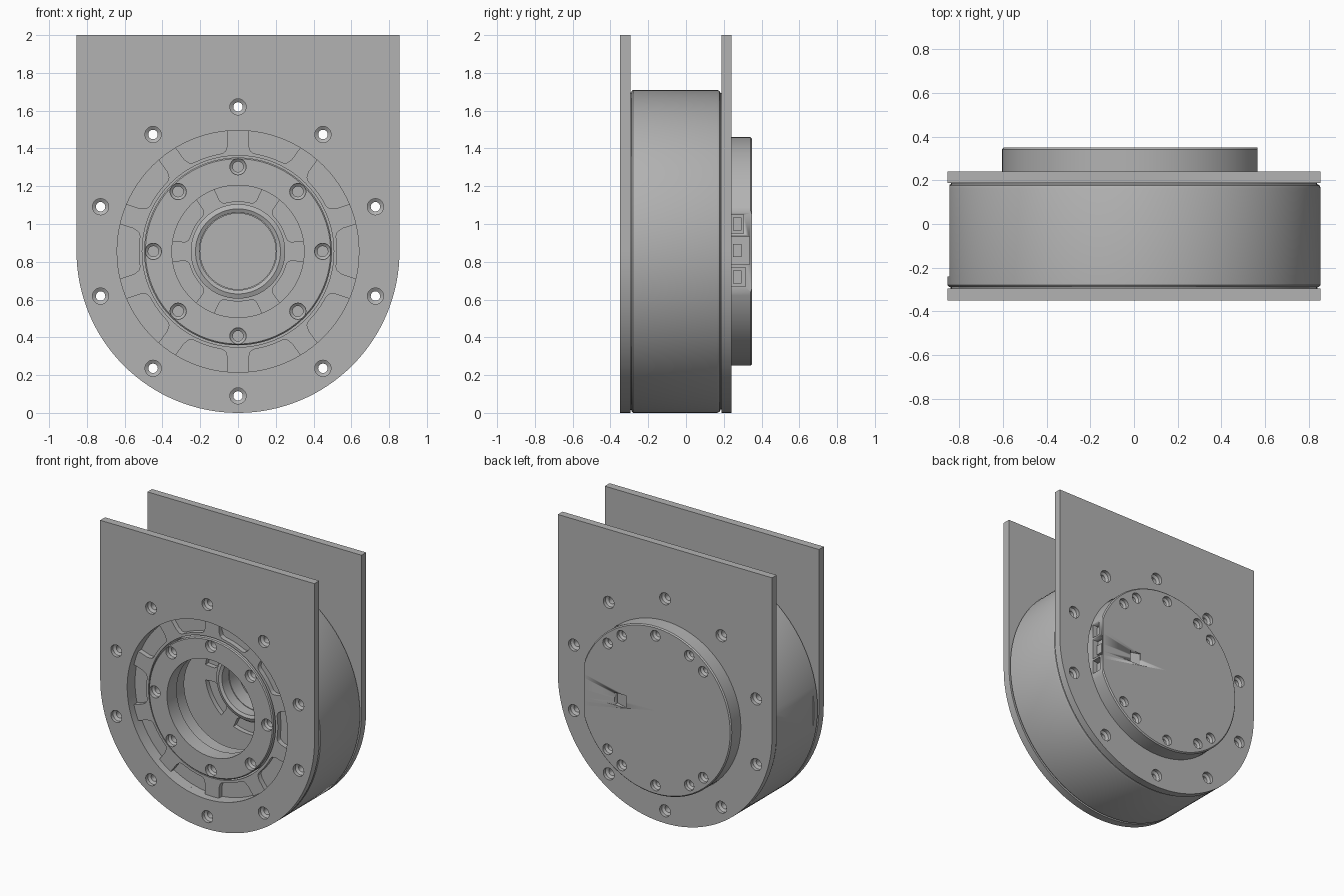
import bpy, bmesh
from math import sin, cos, pi, radians

if "Cube" in bpy.data.objects:
    bpy.data.objects.remove(bpy.data.objects["Cube"])

C = 0.855          # height of the rotation axis, also the outer radius
FRONT, BACK = (-0.35, -0.295), (0.187, 0.24)

grey = bpy.data.materials.new("neutral grey")
grey.use_nodes = True
grey.diffuse_color = (0.45, 0.45, 0.45, 1)
grey.node_tree.nodes["Principled BSDF"].inputs["Base Color"].default_value = (0.45, 0.45, 0.45, 1)


def revolve(bm, profile, x=0, z=C, segs=96, closed=False):
    """Spin (radius, y) points about an axis parallel to y."""
    v = [bm.verts.new((x + r, y, z)) for r, y in profile]
    pairs = list(zip(v, v[1:])) + ([(v[-1], v[0])] if closed else [])
    edges = [bm.edges.new(p) for p in pairs]
    bmesh.ops.spin(bm, geom=v + edges, cent=(x, 0, z), axis=(0, 1, 0),
                   angle=2 * pi, steps=segs)


def prism(bm, outline, y0, y1):
    """Extrude an (x, z) outline from y0 to y1."""
    face = bm.faces.new([bm.verts.new((x, y0, z)) for x, z in outline])
    ext = bmesh.ops.extrude_face_region(bm, geom=[face])["geom"]
    for v in ext:
        if isinstance(v, bmesh.types.BMVert):
            v.co.y = y1


def box(bm, x0, x1, y0, y1, z0, z1):
    prism(bm, [(x0, z0), (x1, z0), (x1, z1), (x0, z1)], y0, y1)


def hole(bm, radius, degrees, y0, y1, wide, narrow, depth):
    """Stepped bolt hole: mouth at y0, narrow end at y1."""
    s = 1 if y1 > y0 else -1
    revolve(bm, [(0, y0 - s * 0.01), (wide, y0 - s * 0.01), (wide, y0 + s * depth),
                 (narrow, y0 + s * (depth + 0.012)), (narrow, y1), (0, y1)],
            radius * cos(radians(degrees)), C + radius * sin(radians(degrees)), 20)


def sector(bm, r0, r1, middle, half, y0, y1, corner=0.04):
    """Ring segment with rounded inner corners."""
    pts = []
    for i in range(13):
        a = radians(middle - half + half * i / 6)
        pts.append((r1 * cos(a), C + r1 * sin(a)))
    for i in range(19):
        t = 1 - i / 9
        edge = max(0, abs(t) - 0.65) / 0.35
        a, r = radians(middle + half * 0.95 * t), r0 + corner * (1 - (1 - edge ** 2) ** 0.5)
        pts.append((r * cos(a), C + r * sin(a)))
    prism(bm, pts, y0, y1)


def make(name, build, cut=None):
    """Create an object and subtract the optional cutter."""
    objs = []
    for label, fn in ((name, build), (name + "_cutter", cut)):
        if fn is None:
            continue
        bm = bmesh.new()
        fn(bm)
        bmesh.ops.remove_doubles(bm, verts=bm.verts, dist=1e-5)
        bmesh.ops.recalc_face_normals(bm, faces=bm.faces)
        mesh = bpy.data.meshes.new(label)
        bm.to_mesh(mesh)
        bm.free()
        objs.append(bpy.data.objects.new(label, mesh))
        bpy.context.collection.objects.link(objs[-1])
    ob = objs[0]
    ob.data.materials.append(grey)
    if cut:
        mod = ob.modifiers.new("cuts", "BOOLEAN")
        mod.operation, mod.solver, mod.object = "DIFFERENCE", "EXACT", objs[1]
        deps = bpy.context.evaluated_depsgraph_get()
        result = bpy.data.meshes.new_from_object(ob.evaluated_get(deps))
        ob.modifiers.clear()
        ob.data = result
        bpy.data.objects.remove(objs[1])
        ob.data.materials.clear()
        ob.data.materials.append(grey)
    ob.data.shade_smooth()
    ob.data.set_sharp_from_angle(angle=radians(30))
    return ob


# Side plates: half-round bottom, square top
def plate_outline():
    arc = [(C * cos(pi + pi * i / 64), C + C * sin(pi + pi * i / 64)) for i in range(65)]
    return arc + [(C, 2), (-C, 2)]


BOLT_ANGLES = [18 + 36 * i for i in range(10)]


def plate_cuts(bm, outer, inner, opening):
    lo, hi = min(outer, inner) - 0.02, max(outer, inner) + 0.02
    revolve(bm, [(0, lo), (opening, lo), (opening, hi), (0, hi)])
    end = inner + (0.02 if inner > outer else -0.02)
    for a in BOLT_ANGLES:
        hole(bm, 0.765, a, outer, end, 0.043, 0.025, 0.025)


make("front_plate", lambda bm: prism(bm, plate_outline(), *FRONT),
     lambda bm: plate_cuts(bm, *FRONT, 0.64))
make("back_plate", lambda bm: prism(bm, plate_outline(), *BACK),
     lambda bm: plate_cuts(bm, BACK[1], BACK[0], 0.606))


# Drum housing with hollow core and inner floor
def drum(bm):
    revolve(bm, [(0.507, -0.296), (0.84, -0.296), (0.84, -0.288), (0.848, -0.288),
                 (0.855, -0.28), (0.855, 0.165), (0.85, 0.177), (0.838, 0.183),
                 (0.838, 0.188), (0.205, 0.188), (0.205, 0.11), (0.225, 0.1),
                 (0.25, 0.11), (0.25, 0.13), (0.6, 0.13), (0.6, -0.1),
                 (0.507, -0.1)], segs=128, closed=True)


def drum_cuts(bm):
    for i in range(10):
        sector(bm, 0.525, 0.64, 36 * i, 13, -0.33, -0.26)
        hole(bm, 0.765, BOLT_ANGLES[i], -0.33, 0.25, 0.025, 0.025, 0.02)
    for a in (30, 90, 150, 210, 270, 330):
        sector(bm, 0.265, 0.355, a, 21, 0.08, 0.165, 0.02)
    # Flat on the side with a cable slot
    box(bm, -0.9, -0.845, -0.24, 0.18, C - 0.135, C + 0.135)
    box(bm, -0.87, -0.78, -0.232, -0.17, C - 0.1, C + 0.1)


make("drum_housing", drum, drum_cuts)


# Rotating output ring with eight bolt holes
make("output_ring",
     lambda bm: revolve(bm, [(0.35, -0.31), (0.49, -0.31), (0.497, -0.303), (0.497, -0.1),
                             (0.36, -0.1), (0.36, -0.2), (0.35, -0.2)], closed=True),
     lambda bm: [hole(bm, 0.448, 45 * i, -0.31, -0.18, 0.043, 0.028, 0.03) for i in range(8)])


# Rear cover with one flat side, sockets and screws
def cover_cuts(bm):
    box(bm, 0.565, 0.7, 0.15, 0.4, 0.3, 1.4)
    revolve(bm, [(0, 0.15), (0.2, 0.15), (0.2, 0.29), (0, 0.29)])
    for a in (45, 60, 90, 120, 135):
        for s in (1, -1):
            hole(bm, 0.54, s * a, 0.35, 0.28, 0.038, 0.022, 0.025)


def cover(bm):
    revolve(bm, [(0, 0.187), (0.605, 0.187), (0.605, 0.342), (0.597, 0.35), (0, 0.35)],
            segs=128)


rear = make("rear_cover", cover, cover_cuts)


# Sockets and sensor window, cut separately from the flat
def socket_cuts(bm):
    for z0, z1, y1 in ((0.95, 1.05, 0.305), (0.785, 0.935, 0.335), (0.67, 0.77, 0.315)):
        box(bm, 0.52, 0.6, 0.242, y1, z0, z1)
    box(bm, 0.235, 0.325, 0.315, 0.37, C - 0.045, C + 0.045)


tool = make("socket_cutter", socket_cuts)
tool.hide_render = True
tool.hide_set(True)
mod = rear.modifiers.new("sockets", "BOOLEAN")
mod.operation, mod.solver, mod.object = "DIFFERENCE", "EXACT", tool


# Sloped sensor lens and connector blocks inside the openings
def lens(bm):
    base = [bm.verts.new((0.28 + dx, 0.314, C + dz))
            for dx, dz in ((-0.045, -0.045), (0.045, -0.045), (0.045, 0.045), (-0.045, 0.045))]
    tip = [bm.verts.new((0.235, 0.343, C + dz)) for dz in (-0.045, 0.045)]
    for f in ((base[0], base[1], tip[0]), (base[3], tip[1], base[2]),
              (base[1], base[2], tip[1], tip[0]), (base[0], tip[0], tip[1], base[3]), base):
        bm.faces.new(f)


make("sensor_lens", lens)
make("connector_blocks", lambda bm: [box(bm, 0.51, 0.535, 0.25, 0.295, z - 0.035, z + 0.035)
                                     for z in (0.72, 0.86, 1.0)])
